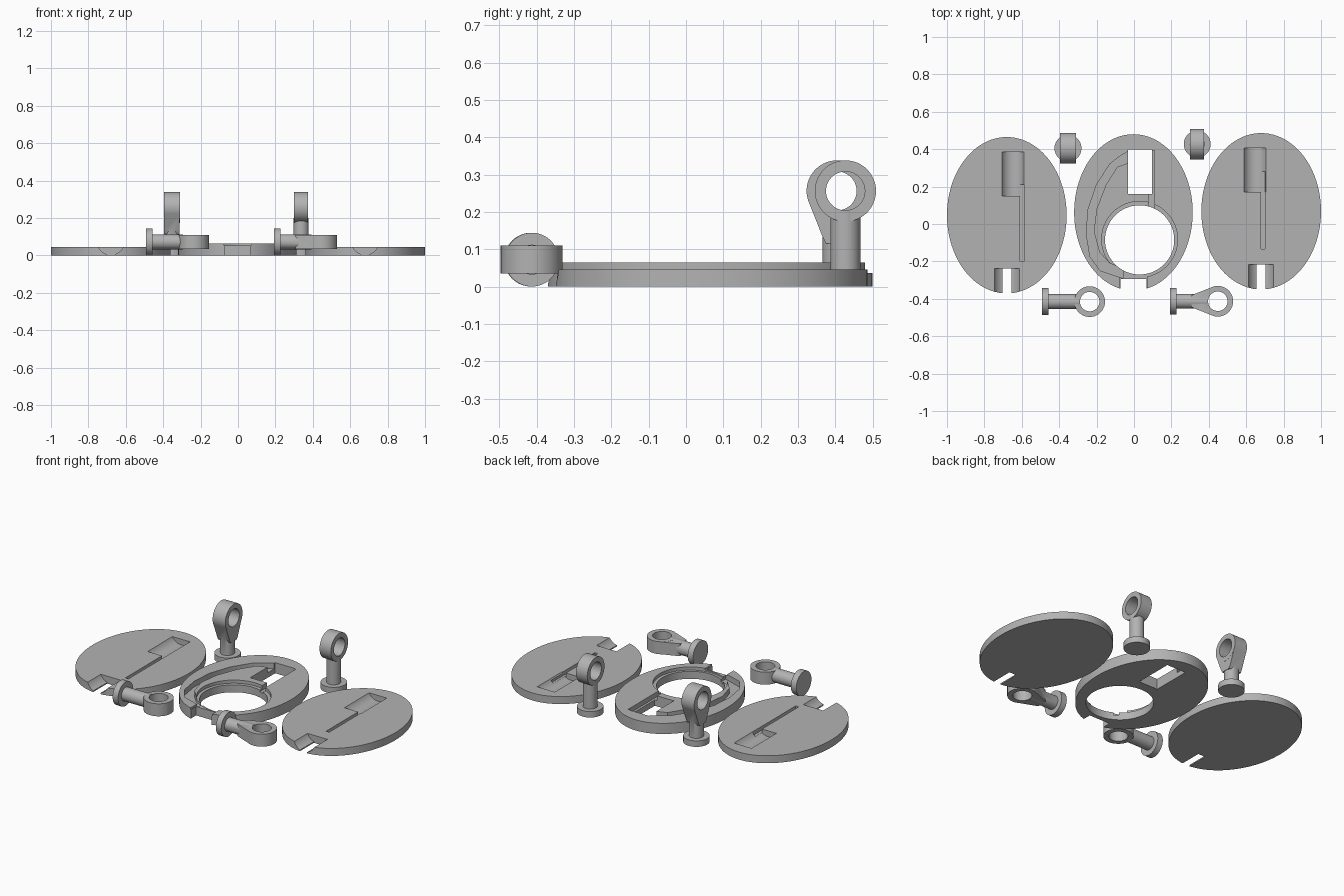
import bpy, bmesh, math
from mathutils import Matrix, Vector

if "Cube" in bpy.data.objects:
    bpy.data.objects.remove(bpy.data.objects["Cube"], do_unlink=True)

grey = bpy.data.materials.new("light_grey")
grey.use_nodes = True
COLOUR = (0.45, 0.45, 0.45, 1)
grey.diffuse_color = COLOUR
grey.node_tree.nodes["Principled BSDF"].inputs["Base Color"].default_value = COLOUR


def make(name, bm):
    bmesh.ops.recalc_face_normals(bm, faces=bm.faces)
    mesh = bpy.data.meshes.new(name)
    bm.to_mesh(mesh)
    bm.free()
    mesh.materials.append(grey)
    obj = bpy.data.objects.new(name, mesh)
    bpy.context.collection.objects.link(obj)
    return obj


def prism(points, z0, z1, name="cutter"):
    """Extrude a flat outline upward."""
    bm = bmesh.new()
    face = bm.faces.new([bm.verts.new((x, y, z0)) for x, y in points])
    new = bmesh.ops.extrude_face_region(bm, geom=[face])["geom"]
    bmesh.ops.translate(bm, vec=(0, 0, z1 - z0),
                        verts=[v for v in new if isinstance(v, bmesh.types.BMVert)])
    return make(name, bm)


def ellipse(cx, cy, rx, ry, n=96):
    return [(cx + rx * math.cos(2 * math.pi * i / n),
             cy + ry * math.sin(2 * math.pi * i / n)) for i in range(n)]


def box(x0, x1, y0, y1, z0, z1):
    return prism([(x0, y0), (x1, y0), (x1, y1), (x0, y1)], z0, z1)


def rod(axis, centre, radius, length, name="cutter", n=64):
    bm = bmesh.new()
    turn = Vector((0, 0, 1)).rotation_difference(Vector(axis)).to_matrix().to_4x4()
    bmesh.ops.create_cone(bm, cap_ends=True, segments=n, radius1=radius, radius2=radius,
                          depth=length, matrix=Matrix.Translation(centre) @ turn)
    return make(name, bm)


def combine(obj, tool, operation="DIFFERENCE"):
    """Apply a boolean and discard the tool."""
    mod = obj.modifiers.new("bool", "BOOLEAN")
    mod.object, mod.operation, mod.solver = tool, operation, "EXACT"
    graph = bpy.context.evaluated_depsgraph_get()
    graph.update()
    mesh = bpy.data.meshes.new_from_object(obj.evaluated_get(graph))
    obj.modifiers.clear()
    obj.data = mesh
    bpy.data.objects.remove(tool, do_unlink=True)


parts = []


# Outer cover discs, with shaft pocket, thin groove and flange notch
def cover(name, cx, cy, pocket_x, groove_x, groove_y0, groove_y1):
    top = 0.045
    disc = prism(ellipse(cx, cy, 0.32, 0.418), 0, top, name)
    combine(disc, rod((0, 1, 0), (pocket_x, cy + 0.22, 0.077), 0.067, 0.235))
    combine(disc, box(groove_x, groove_x + 0.021, groove_y0, groove_y1, 0.022, 0.1))
    combine(disc, rod((0, 1, 0), (cx, cy - 0.384, 0.077), 0.074, 0.2))
    combine(disc, box(cx - 0.024, cx + 0.024, cy - 0.5, cy - 0.284, -0.1, 0.1))
    parts.append(disc)


cover("right_cover", -0.68, 0.047, -0.647, -0.61, -0.2, 0.21)
cover("left_cover", 0.68, 0.068, 0.647, 0.68, -0.135, 0.28)

# Central body: stepped round opening, window, curved channel and front gap
body = prism(ellipse(-0.003, 0.062, 0.317, 0.418), 0, 0.064, "central_body")
channel = [(-0.02, 0.395), (-0.08, 0.36), (-0.13, 0.32), (-0.2, 0.21), (-0.245, 0.08),
           (-0.255, -0.05), (-0.235, -0.175), (-0.18, -0.25), (-0.06, -0.29),
           (-0.06, -0.24), (-0.13, -0.21), (-0.185, -0.15), (-0.215, -0.04),
           (-0.2, 0.08), (-0.15, 0.21), (-0.09, 0.305), (-0.02, 0.33)]
combine(body, prism(channel, 0.03, 0.1))
combine(body, rod((0, 0, 1), (0.03, -0.082, 0.145), 0.203, 0.2))
combine(body, rod((0, 0, 1), (0.03, -0.085, 0), 0.185, 0.4))
combine(body, box(-0.031, 0.096, 0.16, 0.397, -0.1, 0.1))
combine(body, box(0.08, 0.11, 0.08, 0.394, 0.035, 0.12))
combine(body, box(-0.072, 0.067, -0.5, -0.295, -0.12, 0.12))
combine(body, box(-0.074, 0.069, -0.4, -0.25, 0.053, 0.13))
parts.append(body)


# Eyelet pins: flange, shaft and ring, with an optional tapered web
def pin(name, location, width, web, lying):
    eye = (0, 0, 0.256)
    obj = rod((0, 0, 1), (0, 0, 0.018), 0.072, 0.036, name)
    combine(obj, rod((0, 0, 1), (0, 0, 0.11), 0.04, 0.18), "UNION")
    if web:
        half = [(0.03, 0.115), (0.04, 0.135), (0.076, 0.226), (0.05, 0.25)]
        outline = half + [(-y, z) for y, z in reversed(half)]
        plate = prism(outline, -width / 2 + 0.0005, width / 2 - 0.0005)
        plate.data.transform(Matrix(((0, 0, 1, 0), (1, 0, 0, 0), (0, 1, 0, 0), (0, 0, 0, 1))))
        combine(obj, plate, "UNION")
    combine(obj, rod((1, 0, 0), eye, 0.082, width), "UNION")
    combine(obj, rod((1, 0, 0), eye, 0.052, 0.3))
    if lying:
        obj.rotation_euler = (0, math.pi / 2, 0)
    obj.location = location
    parts.append(obj)


pin("back_right_pin", (-0.353, 0.405, 0), 0.084, True, False)
pin("back_left_pin", (0.338, 0.427, 0), 0.075, False, False)
pin("front_right_pin", (-0.493, -0.415, 0.072), 0.075, False, True)
pin("front_left_pin", (0.192, -0.413, 0.072), 0.075, True, True)

# Smooth the round walls, keep edges crisp
bpy.ops.object.select_all(action="DESELECT")
for part in parts:
    part.select_set(True)
bpy.context.view_layer.objects.active = parts[0]
bpy.ops.object.shade_smooth_by_angle(angle=math.radians(30))
